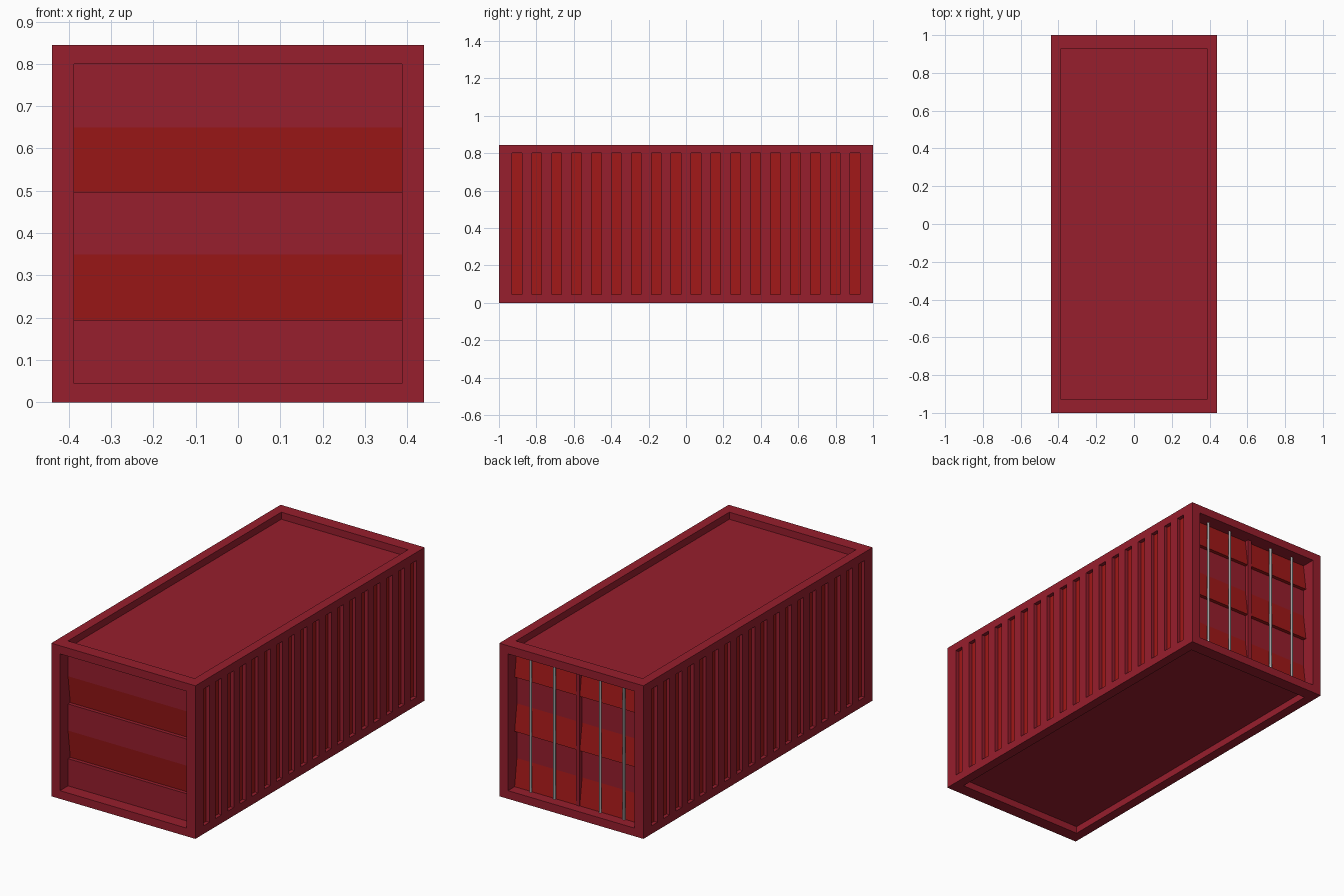
import bpy
import bmesh

if "Cube" in bpy.data.objects:
    bpy.data.objects.remove(bpy.data.objects["Cube"])

W, L, H = 0.44, 1.0, 0.845          # half width, half length, height
OX, OY = 0.387, 0.93                # half size of the frame openings
Z0, Z1 = 0.045, 0.80                # bottom and top of the openings


def material(name, rgb):
    m = bpy.data.materials.new(name)
    m.diffuse_color = (*rgb, 1)
    m.use_nodes = True
    m.node_tree.nodes["Principled BSDF"].inputs["Base Color"].default_value = m.diffuse_color
    return m


CRIMSON = material("crimson_paint", (0.31, 0.013, 0.026))
RED = material("red_paint", (0.36, 0.009, 0.009))


def add_box(bm, x0, x1, y0, y1, z0, z1):
    vs = bmesh.ops.create_cube(bm, size=1)["verts"]
    for v in vs:
        v.co.x = x1 if v.co.x > 0 else x0
        v.co.y = y1 if v.co.y > 0 else y0
        v.co.z = z1 if v.co.z > 0 else z0


def add_prism(bm, profile, x0, x1):
    """Extrude a (y, z) profile along x."""
    face = bm.faces.new([bm.verts.new((x0, y, z)) for y, z in profile])
    ext = bmesh.ops.extrude_face_region(bm, geom=[face])
    moved = [g for g in ext["geom"] if isinstance(g, bmesh.types.BMVert)]
    bmesh.ops.translate(bm, vec=(x1 - x0, 0, 0), verts=moved)


def finish(bm, name, mat=None):
    bmesh.ops.recalc_face_normals(bm, faces=bm.faces)
    me = bpy.data.meshes.new(name)
    bm.to_mesh(me)
    bm.free()
    ob = bpy.data.objects.new(name, me)
    bpy.context.collection.objects.link(ob)
    if mat:
        me.materials.append(mat)
    return ob


# Side pockets: 18 evenly spaced corrugation grooves
grooves = [-0.904 + i * 1.808 / 17 for i in range(18)]
HALF = 0.026

# Shell block and the cutter holding all openings
bm = bmesh.new()
add_box(bm, -W, W, -L, L, 0, H)
shell = finish(bm, "container_shell", CRIMSON)

bm = bmesh.new()
add_box(bm, -OX, OX, -OY, OY, 0.806, H + 0.1)
add_box(bm, -OX, OX, -OY, OY, -0.1, 0.039)
for s in (-1, 1):
    add_box(bm, -OX, OX, *sorted((s * 0.895, s * 1.1)), Z0, Z1)
    for y in grooves:
        add_box(bm, *sorted((s * 0.41, s * 0.5)), y - HALF, y + HALF, Z0, Z1)
cutter = finish(bm, "opening_cutter", CRIMSON)
cutter.hide_render = True

mod = shell.modifiers.new("openings", 'BOOLEAN')
mod.operation = 'DIFFERENCE'
mod.solver = 'EXACT'
mod.object = cutter
bpy.context.view_layer.objects.active = shell
bpy.ops.object.modifier_apply(modifier=mod.name)
bpy.data.objects.remove(cutter)

# Red groove floors on both sides
for s, side in ((-1, "left"), (1, "right")):
    bm = bmesh.new()
    for y in grooves:
        add_box(bm, *sorted((s * 0.41, s * 0.42)), y - HALF, y + HALF, Z0, Z1)
    finish(bm, side + "_groove_panels", RED)

# Horizontal bands of the end walls; red ones slope to a step at the bottom
levels = [0.045, 0.195, 0.35, 0.497, 0.65, 0.80]


def end_wall(name, s, face, slope, red_first, x0, x1):
    crimson, red = bmesh.new(), bmesh.new()
    for i in range(5):
        z0, z1 = levels[i], levels[i + 1]
        is_red = (i % 2 == 0) == red_first
        low = face + (slope if is_red else 0)
        profile = [(s * 0.895, z0), (s * low, z0), (s * face, z1), (s * 0.895, z1)]
        add_prism(red if is_red else crimson, profile, x0, x1)
    finish(crimson, name + "_plain_bands", CRIMSON)
    finish(red, name + "_red_bands", RED)


end_wall("front_wall", -1, 0.93, -0.02, False, -OX, OX)
end_wall("left_door", 1, 0.922, 0.02, True, -OX, -0.008)
end_wall("right_door", 1, 0.922, 0.02, True, 0.008, OX)

# Centre post between the doors
bm = bmesh.new()
add_box(bm, -0.011, 0.011, 0.895, 0.945, Z0, Z1)
finish(bm, "door_centre_post", CRIMSON)

# Four grey locking rods
for i, x in enumerate((-0.285, -0.14, 0.14, 0.285)):
    bpy.ops.mesh.primitive_cylinder_add(
        vertices=12, radius=0.007, depth=Z1 - Z0, location=(x, 0.947, (Z0 + Z1) / 2))
    rod = bpy.context.object
    rod.name = f"locking_rod_{i + 1}"
    bpy.ops.object.shade_smooth_by_angle()
